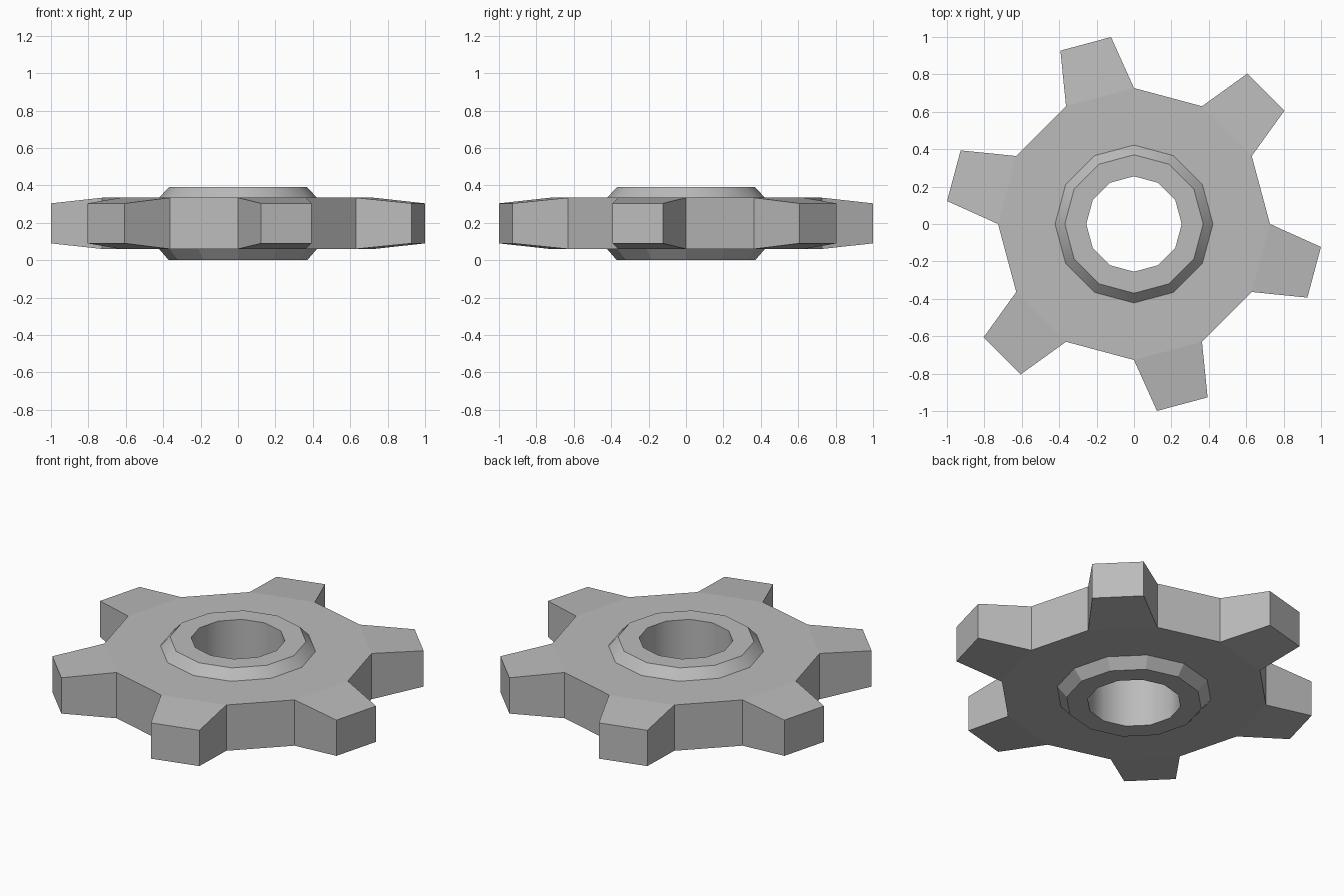
import bpy, bmesh
from math import radians, cos, sin

cube = bpy.data.objects.get("Cube")
if cube:
    bpy.data.objects.remove(cube, do_unlink=True)

steel = bpy.data.materials.new("grey_steel")
steel.use_nodes = True
colour = (0.5, 0.5, 0.5, 1)
steel.diffuse_color = colour
steel.node_tree.nodes["Principled BSDF"].inputs["Base Color"].default_value = colour

SIDES = 12
STEP = 360 / SIDES
MID = 0.197


def polar(radius, degrees, z):
    a = radians(degrees)
    return (radius * cos(a), radius * sin(a), z)


# Cross-section: bore, upper hub, disc rim, lower hub
profile = [(0.255, 0.0), (0.255, 0.39), (0.37, 0.39), (0.422, 0.334),
           (0.727, 0.334), (0.727, 0.06), (0.422, 0.06), (0.37, 0.0)]
BORE, UPPER_CHAMFER, RIM = 0, 2, 4

bm = bmesh.new()
rings = [[bm.verts.new(polar(r, i * STEP, z)) for r, z in profile]
         for i in range(SIDES)]
rim_faces = []
for i in range(SIDES):
    a, b = rings[i], rings[(i + 1) % SIDES]
    for j in range(len(profile)):
        k = (j + 1) % len(profile)
        face = bm.faces.new((a[j], b[j], b[k], a[k]))
        face.smooth = j in (BORE, UPPER_CHAMFER)
        if j == RIM:
            rim_faces.append(face)

# Teeth: every second rim face drawn out to a narrower, thinner tip
for i in range(1, SIDES, 2):
    tip = bmesh.ops.extrude_discrete_faces(bm, faces=[rim_faces[i]])["faces"][0]
    centre = (i + 0.5) * STEP
    for v in tip.verts:
        tangent = v.co.y * cos(radians(centre)) - v.co.x * sin(radians(centre))
        side = 1 if tangent > 0 else -1
        level = 1 if v.co.z > MID else -1
        v.co = polar(1.007, centre + side * 8, MID + level * 0.107)

bmesh.ops.recalc_face_normals(bm, faces=bm.faces)

# Keep the hub and disc edges crisp
for edge in bm.edges:
    if len(edge.link_faces) == 2 and edge.calc_face_angle() > radians(31):
        edge.smooth = False

mesh = bpy.data.meshes.new("gear_wheel")
bm.to_mesh(mesh)
bm.free()
mesh.materials.append(steel)
gear = bpy.data.objects.new("gear_wheel", mesh)
bpy.context.scene.collection.objects.link(gear)
